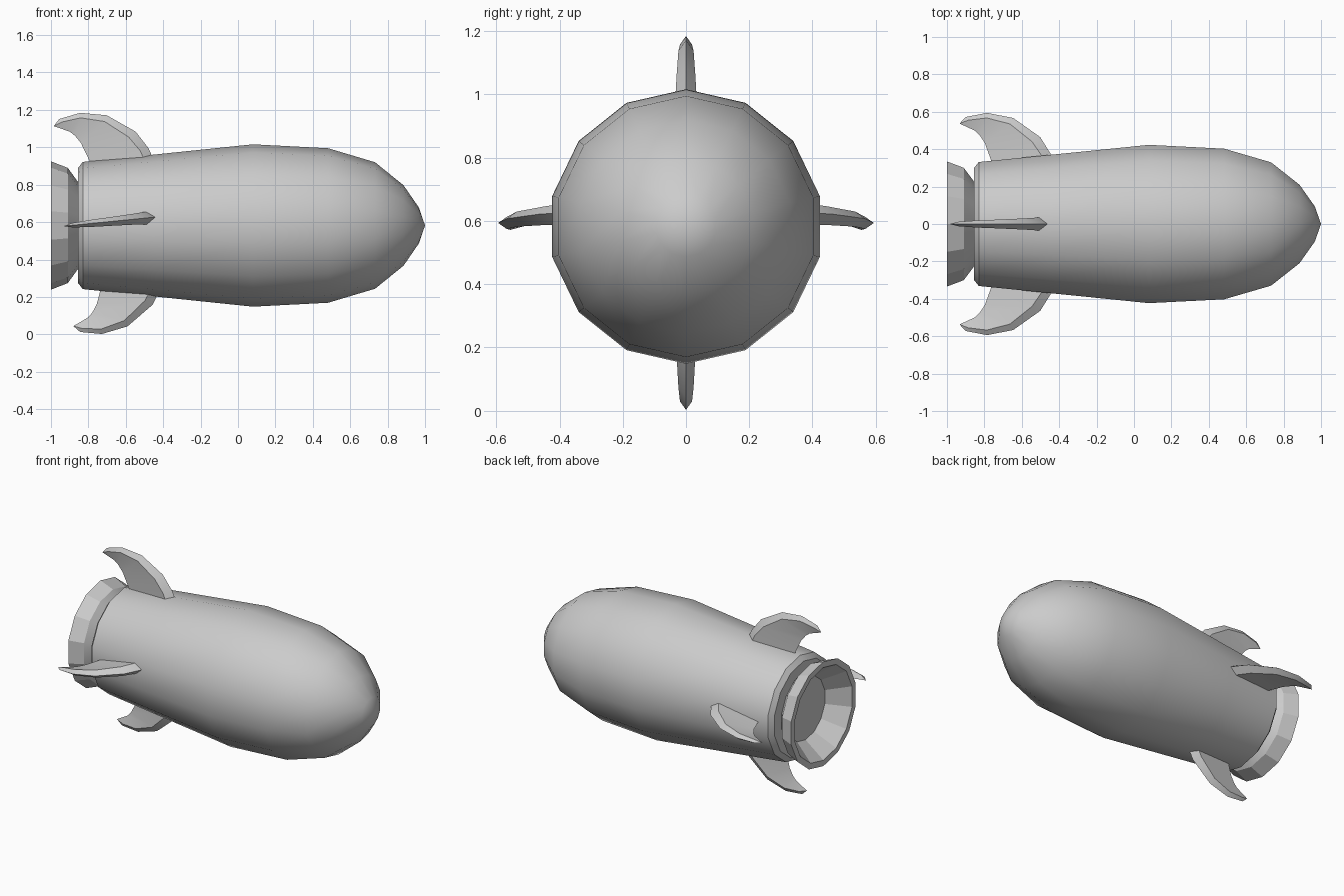
import bpy, bmesh
from math import pi, sin, cos, radians
from mathutils import Matrix, Vector

if "Cube" in bpy.data.objects:
    bpy.data.objects.remove(bpy.data.objects["Cube"])

AXIS_Z = 0.582
SIDES = 14


def finish(name, bm, smooth_angle=None):
    bmesh.ops.recalc_face_normals(bm, faces=bm.faces)
    mesh = bpy.data.meshes.new(name)
    bm.to_mesh(mesh)
    bm.free()
    ob = bpy.data.objects.new(name, mesh)
    bpy.context.collection.objects.link(ob)
    if smooth_angle:
        bpy.ops.object.select_all(action='DESELECT')
        ob.select_set(True)
        bpy.context.view_layer.objects.active = ob
        bpy.ops.object.shade_smooth_by_angle(angle=radians(smooth_angle))
    return ob


def lathe(name, profile, smooth_angle):
    """Revolve (x, radius) points around the long axis; radius 0 closes to a point."""
    bm = bmesh.new()
    rings = []
    for x, r in profile:
        n = SIDES if r > 0 else 1
        rings.append([bm.verts.new((x, r * sin(2 * pi * i / SIDES),
                                    AXIS_Z + r * cos(2 * pi * i / SIDES))) for i in range(n)])
    for a, b in zip(rings, rings[1:]):
        for i in range(SIDES):
            j = (i + 1) % SIDES
            corners = [a[i % len(a)], a[j % len(a)], b[j % len(b)], b[i % len(b)]]
            bm.faces.new(list(dict.fromkeys(corners)))
    return finish(name, bm, smooth_angle)


# Hull with chamfered tail and pointed nose
lathe("hull", [(-0.855, 0), (-0.855, 0.308), (-0.83, 0.34), (-0.45, 0.379), (0.08, 0.434),
               (0.482, 0.413), (0.733, 0.338), (0.885, 0.215), (0.967, 0.096), (1.0, 0)], 30)

# Exhaust nozzle, hollow towards the rear
lathe("nozzle", [(-0.85, 0), (-0.85, 0.225), (-0.91, 0.308), (-1.0, 0.343),
                 (-1.0, 0.305), (-0.87, 0.205), (-0.87, 0)], 20)

# Fin stations: leading edge, bevel ridge, trailing edge as (x, radius), then half thickness
STATIONS = [
    ((-0.41, 0.28), (-0.46, 0.28), (-0.745, 0.28), 0.036),
    ((-0.44, 0.37), (-0.485, 0.36), (-0.765, 0.345), 0.034),
    ((-0.50, 0.465), (-0.54, 0.44), (-0.797, 0.433), 0.030),
    ((-0.645, 0.567), (-0.66, 0.535), (-0.825, 0.475), 0.024),
    ((-0.785, 0.594), (-0.785, 0.567), (-0.85, 0.499), 0.019),
    ((-0.90, 0.572), (-0.885, 0.555), (-0.90, 0.522), 0.012),
]
TIP = (-0.933, 0.537)

# Four fins; the whole ring is tilted slightly nose-up
pivot = Vector((-0.9, 0, AXIS_Z))
tilt = Matrix.Translation(pivot) @ Matrix.Rotation(radians(-5.6), 4, 'Y') @ Matrix.Translation(-pivot)
for k, name in enumerate(["top_fin", "left_fin", "bottom_fin", "right_fin"]):
    bm = bmesh.new()
    loops = []
    for lead, ridge, trail, t in STATIONS:
        loops.append([bm.verts.new((p[0], y, p[1])) for p, y in
                      ((lead, 0), (ridge, t), (trail, 0), (ridge, -t))])
    for a, b in zip(loops, loops[1:]):
        for i in range(4):
            j = (i + 1) % 4
            bm.faces.new((a[i], a[j], b[j], b[i]))
    tip = bm.verts.new((TIP[0], 0, TIP[1]))
    for i in range(4):
        bm.faces.new((loops[-1][i], loops[-1][(i + 1) % 4], tip))
    bm.faces.new(loops[0])
    bm.transform(tilt @ Matrix.Translation((0, 0, AXIS_Z)) @ Matrix.Rotation(k * pi / 2, 4, 'X'))
    finish(name, bm, 20)
